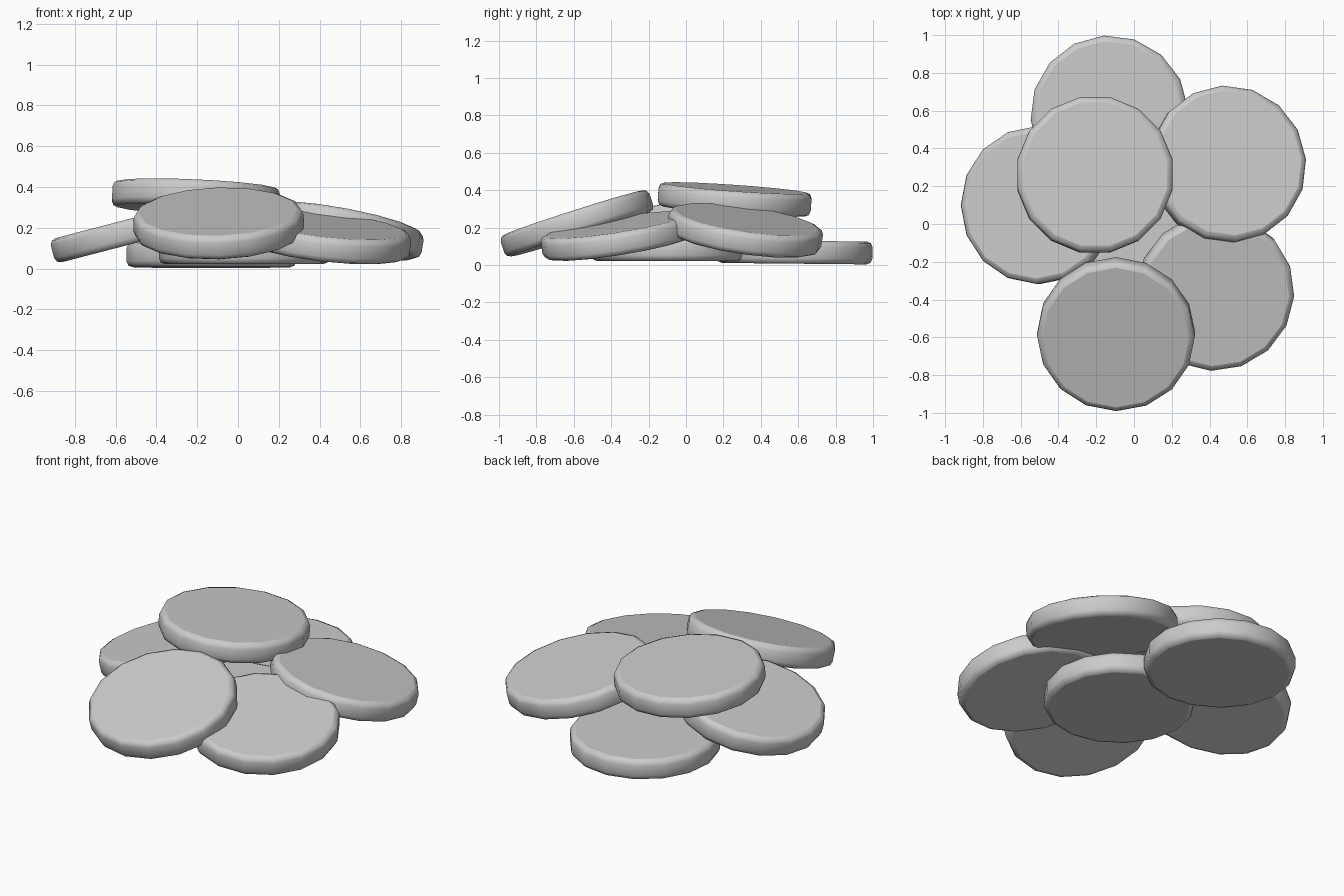
import bpy, bmesh
from math import radians
from mathutils import Vector, Matrix

if "Cube" in bpy.data.objects:
    bpy.data.objects.remove(bpy.data.objects["Cube"])

RADIUS, THICK = 0.418, 0.122


def disc(name, center, slope_x, slope_y, spin):
    """Sixteen-sided rounded disc tilted so its faces follow the given slopes."""
    bm = bmesh.new()
    bmesh.ops.create_cone(bm, cap_ends=True, segments=16, radius1=RADIUS,
                          radius2=RADIUS, depth=THICK)
    rims = [e for e in bm.edges
            if abs(e.verts[0].co.z - e.verts[1].co.z) < 1e-5]
    bmesh.ops.bevel(bm, geom=rims, offset=0.03, segments=2, profile=0.5,
                    affect='EDGES')
    # Smooth rim, flat caps
    for f in bm.faces:
        f.smooth = len(f.verts) == 4
    mesh = bpy.data.meshes.new(name)
    bm.to_mesh(mesh)
    bm.free()
    ob = bpy.data.objects.new(name, mesh)
    bpy.context.collection.objects.link(ob)
    normal = Vector((-slope_x, -slope_y, 1)).normalized()
    tilt = Vector((0, 0, 1)).rotation_difference(normal).to_matrix().to_4x4()
    turn = Matrix.Rotation(radians(spin), 4, 'Z')
    ob.matrix_world = Matrix.Translation(center) @ tilt @ turn
    return ob


# Flat discs at the bottom of the pile
disc("back_disc", (-0.13, 0.58, 0.068), 0.0, -0.01, 4)
disc("middle_disc", (0.03, -0.09, 0.083), 0.0, 0.0, 0)

# Discs leaning on the middle one
disc("left_disc", (-0.505, 0.10, 0.188), 0.26, 0.0, 0)
disc("right_disc", (0.495, 0.315, 0.185), -0.18, -0.145, 4)
disc("front_right_disc", (0.43, -0.36, 0.155), -0.11, 0.16, -3)
disc("front_disc", (-0.095, -0.583, 0.222), 0.03, 0.32, 0)

# Disc lying on top
disc("top_disc", (-0.207, 0.26, 0.35), -0.045, -0.07, 11.25)
